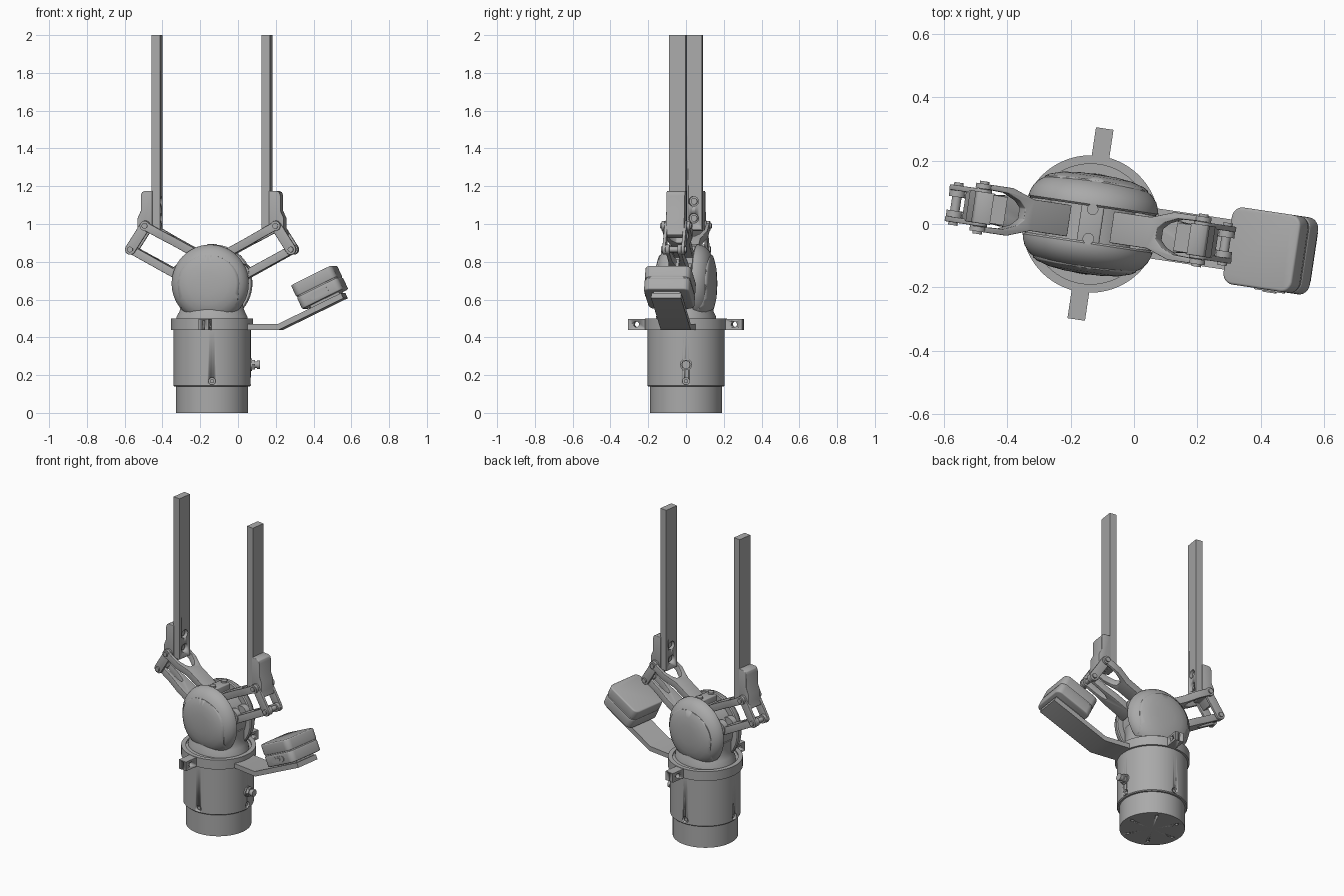
import bpy, bmesh
from math import radians, cos, sin, pi, atan2, hypot
from mathutils import Matrix, Vector

if "Cube" in bpy.data.objects:
    bpy.data.objects.remove(bpy.data.objects["Cube"])

grey = bpy.data.materials.new("plain grey")
grey.use_nodes = True
grey.diffuse_color = (0.4, 0.4, 0.4, 1)
grey.node_tree.nodes["Principled BSDF"].inputs["Base Color"].default_value = (0.4, 0.4, 0.4, 1)

# Frames: the housing is square to the world, the gripper is turned about its axis
BODY = Matrix.Translation((-0.1375, 0, 0))
GRIP = BODY @ Matrix.Rotation(radians(-8.5), 4, 'Z')
HEAD = Matrix.Translation((0, 0, 0.685))


def finish(name, bm, frame, bevel=0, smooth=True):
    bmesh.ops.recalc_face_normals(bm, faces=bm.faces)
    mesh = bpy.data.meshes.new(name)
    bm.to_mesh(mesh)
    bm.free()
    mesh.materials.append(grey)
    ob = bpy.data.objects.new(name, mesh)
    bpy.context.collection.objects.link(ob)
    ob.matrix_world = frame
    activate(ob)
    if bevel:
        mod = ob.modifiers.new("bevel", 'BEVEL')
        mod.width, mod.segments, mod.limit_method = bevel, 3, 'ANGLE'
        bpy.ops.object.modifier_apply(modifier="bevel")
    if smooth:
        bpy.ops.object.shade_smooth_by_angle(angle=radians(35))
    return ob


def activate(ob):
    bpy.context.view_layer.update()
    bpy.ops.object.select_all(action='DESELECT')
    ob.select_set(True)
    bpy.context.view_layer.objects.active = ob


def prism(name, pts, y0, y1, frame, bevel=0):
    """Outline in the xz plane, extruded along y."""
    bm = bmesh.new()
    face = bm.faces.new([bm.verts.new((x, y0, z)) for x, z in pts])
    ext = bmesh.ops.extrude_face_region(bm, geom=[face])
    verts = [v for v in ext["geom"] if isinstance(v, bmesh.types.BMVert)]
    bmesh.ops.translate(bm, verts=verts, vec=(0, y1 - y0, 0))
    return finish(name, bm, frame, bevel)


def box(name, lo, hi, frame, bevel=0):
    pts = [(lo[0], lo[2]), (hi[0], lo[2]), (hi[0], hi[2]), (lo[0], hi[2])]
    return prism(name, pts, lo[1], hi[1], frame, bevel)


def lathe(name, profile, frame, steps=64):
    """Profile of (radius, height) turned about z."""
    bm = bmesh.new()
    verts = [bm.verts.new((r, 0, z)) for r, z in profile]
    edges = [bm.edges.new(p) for p in zip(verts, verts[1:])]
    bmesh.ops.spin(bm, geom=verts + edges, cent=(0, 0, 0), axis=(0, 0, 1),
                   angle=2 * pi, steps=steps, use_duplicate=False)
    bmesh.ops.remove_doubles(bm, verts=bm.verts, dist=1e-5)
    return finish(name, bm, frame)


def rod(name, a, b, r, frame, sides=24):
    a, b = Vector(a), Vector(b)
    turn = (b - a).to_track_quat('Z', 'Y').to_matrix().to_4x4()
    length = (b - a).length
    return lathe(name, [(0, 0), (r, 0), (r, length), (0, length)],
                 frame @ Matrix.Translation(a) @ turn, sides)


def cut(ob, tool, op='DIFFERENCE'):
    tool.hide_render = True
    mod = ob.modifiers.new("cut", 'BOOLEAN')
    mod.object, mod.operation, mod.solver = tool, op, 'EXACT'
    activate(ob)
    bpy.ops.object.modifier_apply(modifier="cut")
    bpy.data.objects.remove(tool)


def capsule(a, b, r, n=8):
    """Outline of a bar with round ends."""
    t = atan2(b[1] - a[1], b[0] - a[0])
    return [(p[0] + r * cos(t + s + pi * i / n), p[1] + r * sin(t + s + pi * i / n))
            for p, s in ((b, -pi / 2), (a, pi / 2)) for i in range(n + 1)]


# Housing: narrow base, wide drum, screws and cable connector
housing = lathe("housing", [(0, 0), (0.19, 0), (0.19, 0.14), (0.2, 0.14), (0.205, 0.145),
                            (0.205, 0.44), (0, 0.44)], BODY, 96)
for i in range(4):
    d = Vector((cos(i * pi / 2), sin(i * pi / 2), 0))
    up = Vector((0, 0, 0.168))
    cut(housing, rod("cutter", d * 0.185 + up, d * 0.22 + up, 0.019, BODY))
    rod("housing_screw", d * 0.18 + up, d * 0.198 + up, 0.011, BODY)
for i in range(6):
    x, y = 0.15 * cos(i * pi / 3), 0.15 * sin(i * pi / 3)
    cut(housing, rod("cutter", (x, y, -0.01), (x, y, 0.02), 0.009, BODY))
for x0, x1, r, sides in ((0.2, 0.212, 0.032, 24), (0.21, 0.228, 0.028, 6),
                         (0.225, 0.24, 0.018, 24), (0.238, 0.254, 0.022, 24)):
    rod("connector", (x0, 0, 0.255), (x1, 0, 0.255), r, BODY, sides)

# Clamp collar with two drilled ears
lathe("collar", [(0, 0.44), (0.217, 0.44), (0.217, 0.5), (0.19, 0.5), (0.19, 0.492), (0, 0.492)],
      GRIP, 96)
for s in (-1, 1):
    ear = box("collar_ear", (-0.028, min(s * 0.2, s * 0.305), 0.44),
              (0.028, max(s * 0.2, s * 0.305), 0.498), GRIP)
    cut(ear, rod("cutter", (-0.1, s * 0.262, 0.469), (0.1, s * 0.262, 0.469), 0.015, GRIP))
    cut(ear, box("cutter", (-0.004, s * 0.305 - 0.008, 0.43), (0.004, s * 0.305 + 0.008, 0.49), GRIP))

# Neck and rounded head with side covers
lathe("neck", [(0, 0.48), (0.192, 0.48), (0.188, 0.51), (0.174, 0.535), (0.165, 0.565),
               (0.164, 0.6), (0.168, 0.64), (0, 0.64)], GRIP @ Matrix.Diagonal((1, 0.84, 1, 1)))
rod("head_core", (0, -0.07, 0), (0, 0.07, 0), 0.165, GRIP @ HEAD, 64)
dome = [(0.2, 0.056), (0.206, 0.062), (0.205, 0.075), (0.196, 0.097), (0.178, 0.118), (0.15, 0.135),
        (0.11, 0.147), (0.06, 0.153), (0, 0.155)]
panel = [(0.165 * cos(t * pi / 20), 0.15 * sin(t * pi / 20)) for t in range(-1, 22)]
panel += [(-0.15, -0.13), (-0.135, -0.165), (0.135, -0.165), (0.15, -0.13)]
for s in (-1, 1):
    frame = GRIP @ HEAD @ Matrix.Rotation(-s * pi / 2, 4, 'X')
    lathe("side_cover", [(0, 0.056)] + dome, frame, 72)
    cap = lathe("cover_panel", [(0, 0.06)] + [(r, z + 0.004) for r, z in dome], frame, 72)
    cut(cap, prism("cutter", panel, -0.3, 0.3, GRIP @ HEAD), 'INTERSECT')

# Top bridge with two screws
box("top_bridge", (-0.036, -0.066, 0.78), (0.036, 0.066, 0.884), GRIP, 0.006)
for y in (-0.047, 0.047):
    rod("bridge_screw", (0, y, 0.87), (0, y, 0.895), 0.018, GRIP)


def arm(name, start, end, w0, w1, notch, frame):
    """Forked link lying between two pivots."""
    du, dz = end[0] - start[0], end[1] - start[1]
    length = hypot(du, dz)
    half = [(-0.06, w0), (0.3 * length, w0), (0.62 * length, w1), (length, w1), (length, notch),
            (0.68 * length, notch * 0.95), (0.5 * length, notch * 0.65), (0.41 * length, notch * 0.3)]
    outline = half + [(u, -v) for u, v in reversed(half)]
    tilt = Matrix.Rotation(-atan2(dz, du), 4, 'Y') @ Matrix.Rotation(pi / 2, 4, 'X')
    prism(name, outline, -0.022, 0.022,
          frame @ Matrix.Translation((start[0], 0, start[1])) @ tilt, 0.003)
    for s in (-1, 1):
        rod(name + "_eye", (end[0], s * notch, end[1]), (end[0], s * w1, end[1]), 0.026, frame)


# Fingers: two four-bar linkages, one turned half way round
UP0, UP1, LOW0, LOW1 = (0.13, 0.87), (0.35, 0.99), (0.21, 0.745), (0.43, 0.865)
for side, turn in (("left", 0), ("right", pi)):
    f = GRIP @ Matrix.Rotation(turn, 4, 'Z')
    arm(side + "_upper_arm", UP0, UP1, 0.05, 0.076, 0.06, f)
    arm(side + "_lower_arm", LOW0, LOW1, 0.05, 0.042, 0.022, f)
    for s in (-1, 1):
        prism(side + "_link_plate", capsule(UP1, LOW1, 0.028), s * 0.042, s * 0.059, f, 0.003)
    for (x, z), w in ((UP1, 0.084), (LOW1, 0.068)):
        rod(side + "_pivot_pin", (x, -w, z), (x, w, z), 0.015, f)
    for s in (-1, 1):
        rod(side + "_gear_hub", (LOW0[0] - 0.05, s * 0.02, LOW0[1]),
            (LOW0[0] - 0.05, s * 0.056, LOW0[1]), 0.045, f)
    mount = [(0.312, 0.965), (0.312, 1.175), (0.352, 1.175), (0.368, 1.168), (0.374, 1.15),
             (0.374, 1.07), (0.392, 1.03), (0.392, 0.98), (0.405, 0.945), (0.375, 0.925),
             (0.345, 0.965)]
    prism(side + "_finger_mount", mount, -0.05, 0.05, f, 0.004)
    finger = box(side + "_finger", (0.271, -0.045, 0.97), (0.316, 0.045, 2), f)
    for z in (1.03, 1.12):
        cut(finger, rod("cutter", (0.25, 0, z), (0.296, 0, z), 0.026, f))
        rod(side + "_finger_screw", (0.285, 0, z), (0.3, 0, z), 0.017, f)

# Sensor bracket: flat foot, then a sloping plate
prism("sensor_bracket", [(0.17, 0.44), (0.37, 0.44), (0.715, 0.607), (0.702, 0.635),
                         (0.364, 0.47), (0.17, 0.47)], -0.08, 0.08, GRIP)

# Sensor case: two rounded shells with a seam, pad and side port
case = GRIP @ Matrix.Translation((0.576, 0, 0.665)) @ Matrix.Rotation(radians(-26), 4, 'Y')


def shell(name, x, y, z0, z1, r, bevel):
    pts = [(sx * (x - r) + r * cos(a + i * pi / 12), sy * (y - r) + r * sin(a + i * pi / 12))
           for sx, sy, a in ((1, 1, 0), (-1, 1, pi / 2), (-1, -1, pi), (1, -1, 1.5 * pi))
           for i in range(7)]
    return prism(name, pts, z0, z1, case @ Matrix.Rotation(pi / 2, 4, 'X'), bevel)


shell("case_lower", 0.122, 0.123, -0.07, -0.002, 0.035, 0.008)
shell("case_upper", 0.122, 0.123, 0.002, 0.07, 0.035, 0.008)
shell("case_seam", 0.119, 0.12, -0.01, 0.01, 0.034, 0)
box("case_pad", (-0.08, -0.07, -0.085), (0.09, 0.07, -0.065), case)
prism("case_port", capsule((-0.035, -0.035), (0.035, -0.035), 0.018), -0.127, -0.12, case)
prism("port_socket", capsule((-0.015, -0.035), (0.015, -0.035), 0.009), -0.131, -0.12, case)
